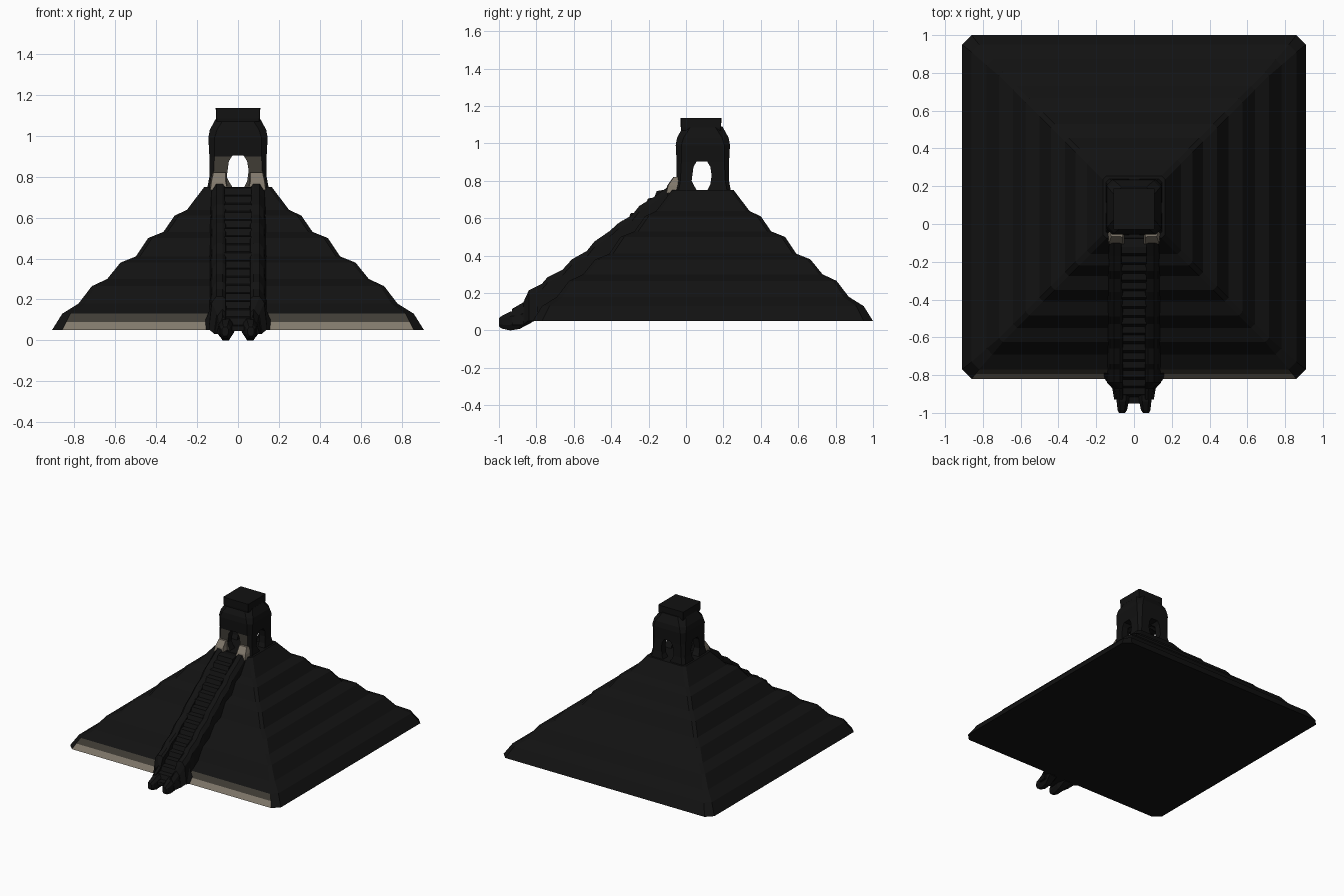
import bpy, bmesh
from mathutils import Vector

if "Cube" in bpy.data.objects:
    bpy.data.objects.remove(bpy.data.objects["Cube"])

CY = 0.09  # centre of the pyramid in y


def material(name, c):
    m = bpy.data.materials.new(name)
    m.diffuse_color = (*c, 1)
    m.use_nodes = True
    m.node_tree.nodes["Principled BSDF"].inputs["Base Color"].default_value = m.diffuse_color
    return m


DARK = material("dark_stone", (0.006, 0.006, 0.006))
DIM = material("dim_sand", (0.05, 0.045, 0.036))
SAND = material("sand", (0.22, 0.19, 0.15))


def finish(name, bm, mats=(DARK,), hidden=False):
    bmesh.ops.recalc_face_normals(bm, faces=bm.faces)
    me = bpy.data.meshes.new(name)
    bm.to_mesh(me)
    bm.free()
    ob = bpy.data.objects.new(name, me)
    bpy.context.collection.objects.link(ob)
    for m in mats:
        me.materials.append(m)
    ob.hide_render = hidden
    if hidden:
        ob.hide_set(True)
    return ob


def loft(rings):
    """Closed solid through rings of equal point count."""
    bm = bmesh.new()
    vs = [[bm.verts.new(p) for p in r] for r in rings]
    n = len(vs[0])
    for a, b in zip(vs, vs[1:]):
        for i in range(n):
            j = (i + 1) % n
            bm.faces.new((a[i], a[j], b[j], b[i]))
    bm.faces.new(vs[0])
    bm.faces.new(vs[-1])
    return bm


def octagon(h, c, z, cy=CY):
    """Square of half-width h with corners cut by c."""
    d = h - c
    pts = [(d, -h), (h, -d), (h, d), (d, h), (-d, h), (-h, d), (-h, -d), (-d, -h)]
    return [(x, y + cy, z) for x, y in pts]


def prism(name, profile, x0, x1):
    """Side profile (y, z) extruded along x."""
    return finish(name, loft([[(x, y, z) for y, z in profile] for x in (x0, x1)]))


# Stepped pyramid body with sloping tiers
tiers = [(.91, .05, .05), (.885, .045, .09), (.86, .04, .13), (.78, .03, .18),
         (.715, .02, .265), (.64, .02, .30), (.575, .02, .38), (.50, .02, .41),
         (.44, .02, .50), (.365, .02, .53), (.31, .02, .61), (.25, .02, .638),
         (.165, .02, .75)]
bm = loft([octagon(*t) for t in tiers])
bm.normal_update()
for f in bm.faces:
    c = f.calc_center_median()
    if c.y < -0.7 and c.z < 0.13 and abs(c.x) < 0.1:
        f.material_index = 2 if c.z < 0.09 and c.z > 0.06 else 1
finish("pyramid", bm, (DARK, DIM, SAND))

# Temple walls with cut corners
bm = loft([octagon(*t) for t in [(.152, .02, .735), (.14, .02, .80), (.14, .025, .90),
                                 (.145, .03, .99), (.138, .035, 1.03), (.105, .04, 1.09)]])
for f in bm.faces:
    c = f.calc_center_median()
    if c.y < -0.03 and c.z < 0.87 and abs(c.x) < 0.1:
        f.material_index = 1
temple = finish("temple", bm, (DARK, DIM))

# Doorways on four sides and the hollow room
door = [(-.015, .73), (.02, .73), (.045, .78), (.052, .83), (.045, .875),
        (.028, .903), (-.028, .903), (-.045, .875), (-.055, .80), (-.04, .77)]
cutters = [
    finish("door_cutter_y", loft([[(u, CY + s, z) for u, z in door] for s in (-.3, .3)]), (), True),
    finish("door_cutter_x", loft([[(s, CY - .005 + u, z) for u, z in door] for s in (-.3, .3)]), (), True),
    finish("room_cutter", loft([octagon(.09, .02, .70), octagon(.09, .02, .88),
                                octagon(.05, .01, .91)]), (), True)]
for c in cutters:
    m = temple.modifiers.new(c.name, 'BOOLEAN')
    m.operation = 'DIFFERENCE'
    m.solver = 'EXACT'
    m.object = c

# Square roof slab
finish("roof_slab", loft([octagon(.106, .004, 1.07, .08), octagon(.108, .004, 1.085, .08),
                          octagon(.109, .004, 1.137, .08)]))

# Stairway treads
N = 18
y0, z0, y1, z1 = -.95, .07, -.11, .745
steps = [(y0, .045)]
for i in range(N):
    ya, za = y0 + (y1 - y0) * i / N, z0 + (z1 - z0) * i / (N - 1)
    steps += [(ya, za), (y0 + (y1 - y0) * (i + 1) / N - .012, za + .006)]
steps += [(-.05, .745), (-.05, .68), (-.80, .05), (-.87, .045)]
prism("stair_treads", steps, -.065, .065)

# Weathered side rails, feet and front buttresses, mirrored left and right
top = [(-.93, .115), (-.87, .15), (-.84, .215), (-.77, .25), (-.74, .285), (-.66, .325),
       (-.61, .38), (-.53, .425), (-.49, .475), (-.41, .53), (-.36, .575),
       (-.29, .615), (-.25, .665), (-.17, .715), (-.10, .765)]
for s, side in ((-1, "left"), (1, "right")):
    rings = []
    for y, z in top:
        w = .09 if y < -.9 else (.10 if y < -.85 else .128)
        low = .03 if y < -.85 else max(.05, z - .16)
        rings.append([(s * .052, y, low), (s * .06, y, z - .012), (s * .075, y, z),
                      (s * (w - .022), y, z), (s * w, y, z - .03), (s * (w + .015), y, low)])
    finish(side + "_stair_rail", loft(rings))
    foot = [(-1.0, .063, .043, .016, .022), (-.985, .062, .044, .025, .034),
            (-.94, .06, .050, .032, .05), (-.89, .06, .058, .04, .05),
            (-.82, .07, .085, .06, .04)]
    rings = []
    for y, cx, cz, rx, rz in foot:
        shape = [(-.5, -1), (.5, -1), (1, -.4), (1, .5), (.5, 1), (-.5, 1), (-1, .5), (-1, -.4)]
        rings.append([(s * (cx + a * rx), y, cz + b * rz) for a, b in shape])
    finish(side + "_stair_foot", loft(rings))
    finish(side + "_foot_flare", loft([
        [(s * .06, -.87, .05), (s * .115, -.87, .05), (s * .105, -.87, .12), (s * .06, -.87, .13)],
        [(s * .06, -.79, .05), (s * .18, -.79, .05), (s * .13, -.79, .17), (s * .06, -.79, .2)]]))
    finish(side + "_pillar_buttress", loft([
        [(s * x, y, z) for x, y, z in ((.05, -.11, .735), (.135, -.105, .735), (.14, -.04, .735), (.05, -.04, .735))],
        [(s * x, y, z) for x, y, z in ((.06, -.10, .775), (.13, -.095, .775), (.135, -.04, .775), (.055, -.04, .775))],
        [(s * x, y, z) for x, y, z in ((.06, -.068, .82), (.12, -.065, .82), (.125, -.04, .82), (.058, -.04, .82))]]),
        (SAND,))
